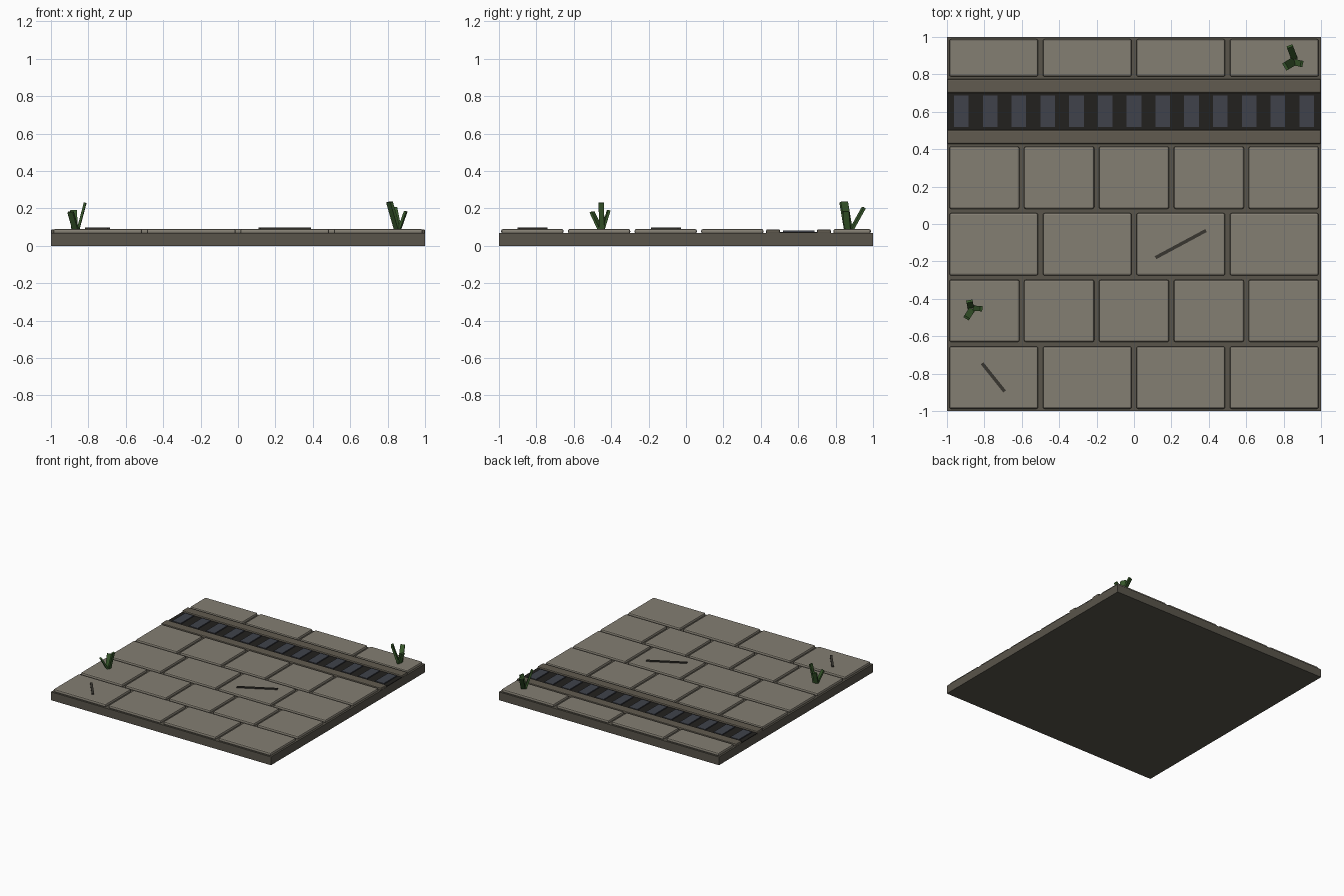
import bpy, math
from mathutils import Vector

if "Cube" in bpy.data.objects:
    bpy.data.objects.remove(bpy.data.objects["Cube"])


def material(name, rgb):
    m = bpy.data.materials.new(name)
    m.diffuse_color = (*rgb, 1)
    m.use_nodes = True
    m.node_tree.nodes["Principled BSDF"].inputs["Base Color"].default_value = m.diffuse_color
    return m


STONE = material("stone", (0.23, 0.21, 0.17))
MORTAR = material("mortar", (0.10, 0.09, 0.07))
CURB = material("curb_stone", (0.12, 0.105, 0.08))
DARK = material("dark_channel", (0.016, 0.015, 0.013))
IRON = material("iron", (0.05, 0.055, 0.07))
CRACK = material("crack", (0.04, 0.037, 0.03))
GRASS = material("grass", (0.04, 0.10, 0.025))


def box(name, lo, hi, mat, bevel=0.0):
    lo, hi = Vector(lo), Vector(hi)
    bpy.ops.mesh.primitive_cube_add(size=1, location=(lo + hi) / 2)
    ob = bpy.context.object
    ob.name = name
    ob.scale = hi - lo
    bpy.ops.object.transform_apply(location=False, rotation=False, scale=True)
    ob.data.materials.append(mat)
    if bevel:
        mod = ob.modifiers.new("bevel", 'BEVEL')
        mod.width = bevel
        mod.segments = 2
        mod.limit_method = 'NONE'
    return ob


# Base slab
box("base_slab", (-1, -1, 0), (1, 1, 0.068), MORTAR)

# Paving rows: y start, y end, number of stones
GAP = 0.0125
rows = [(-0.988, -0.655, 4), (-0.631, -0.298, 5), (-0.275, 0.058, 4),
        (0.081, 0.414, 5), (0.788, 0.988, 4)]
for r, (y0, y1, n) in enumerate(rows):
    w = 2 / n
    for i in range(n):
        x = -1 + i * w
        box(f"paver_{r}_{i}", (x + GAP, y0, 0.064), (x + w - GAP, y1, 0.09), STONE, 0.01)

# Drain: two curbs, dark channel, grate bars
box("curb_front", (-1, 0.428, 0.062), (1, 0.503, 0.088), CURB, 0.008)
box("curb_back", (-1, 0.700, 0.062), (1, 0.775, 0.088), CURB, 0.008)
box("drain_channel", (-1, 0.50, 0.06), (1, 0.703, 0.074), DARK)
for i in range(13):
    x = (i - 6) * 0.1538
    box(f"grate_bar_{i}", (x - 0.039, 0.518, 0.068), (x + 0.039, 0.688, 0.082), IRON)

# Cracks: thin strips lying on the stones
for i, (a, b) in enumerate([((0.115, -0.18), (0.385, -0.035)),
                            ((-0.812, -0.745), (-0.692, -0.895))]):
    d = Vector(b) - Vector(a)
    c = (Vector(a) + Vector(b)) / 2
    ob = box(f"crack_{i}", (-d.length / 2, -0.009, -0.005), (d.length / 2, 0.009, 0.005), CRACK)
    ob.location = (c.x, c.y, 0.093)
    ob.rotation_euler.z = math.atan2(d.y, d.x)


# Grass blades: leaning flat boxes, base to tip, broad side facing the lean
def blade(name, base, tip, width=0.034, thick=0.013):
    base, tip = Vector(base), Vector(tip)
    d = tip - base
    ob = box(name, (-width / 2, -thick / 2, -d.length / 2),
             (width / 2, thick / 2, d.length / 2), GRASS)
    ob.location = (base + tip) / 2
    yaw = math.atan2(d.x, -d.y)
    ob.rotation_euler = (math.atan2(math.hypot(d.x, d.y), d.z), 0, yaw)


Z = 0.086
blade("grass_left_0", (-0.873, -0.445, Z), (-0.88, -0.413, 0.19))
blade("grass_left_1", (-0.855, -0.450, Z), (-0.817, -0.453, 0.23), 0.028)
blade("grass_left_2", (-0.868, -0.458, Z), (-0.895, -0.502, 0.18))
blade("grass_right_0", (0.857, 0.885, Z), (0.833, 0.95, 0.203))
blade("grass_right_1", (0.852, 0.868, Z), (0.81, 0.843, 0.233), 0.045, 0.016)
blade("grass_right_2", (0.862, 0.864, Z), (0.897, 0.856, 0.185))
